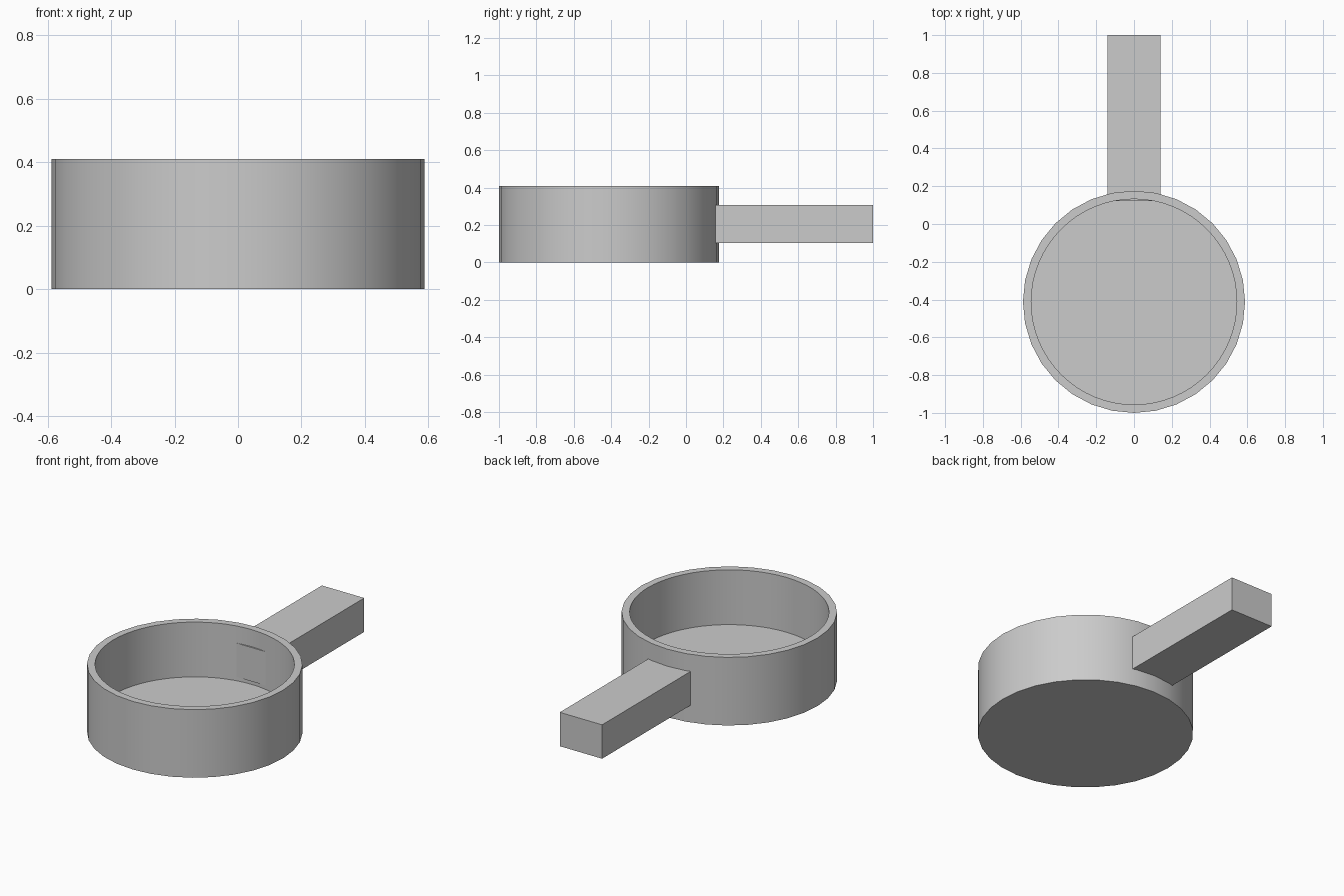
import bpy, bmesh, math

cube = bpy.data.objects.get("Cube")
if cube:
    bpy.data.objects.remove(cube, do_unlink=True)

# Main dimensions
CENTRE_Y = -0.412
OUTER_R, INNER_R = 0.588, 0.544
HEIGHT, FLOOR_Z = 0.41, 0.08

grey = bpy.data.materials.new("plain grey")
grey.use_nodes = True
colour = (0.6, 0.6, 0.6, 1)
grey.diffuse_color = colour
grey.node_tree.nodes["Principled BSDF"].inputs["Base Color"].default_value = colour


def make_object(name, bm):
    bmesh.ops.recalc_face_normals(bm, faces=bm.faces)
    mesh = bpy.data.meshes.new(name)
    bm.to_mesh(mesh)
    bm.free()
    mesh.materials.append(grey)
    obj = bpy.data.objects.new(name, mesh)
    bpy.context.collection.objects.link(obj)
    return obj


def ring(bm, radius, z, count):
    """Closed loop of edges around the bowl's axis."""
    verts = [bm.verts.new((radius * math.cos(math.tau * i / count),
                           CENTRE_Y + radius * math.sin(math.tau * i / count), z))
             for i in range(count)]
    return verts, [bm.edges.new((verts[i - 1], verts[i])) for i in range(count)]


# Bowl: faceted outer wall, finer inner wall, flat rim and floor
bm = bmesh.new()
base_v, base_e = ring(bm, OUTER_R, 0, 32)
rim_v, rim_e = ring(bm, OUTER_R, HEIGHT, 32)
lip_v, lip_e = ring(bm, INNER_R, HEIGHT, 64)
floor_v, floor_e = ring(bm, INNER_R, FLOOR_Z, 64)
for a, b in ((base_e, rim_e), (rim_e, lip_e), (lip_e, floor_e)):
    bmesh.ops.bridge_loops(bm, edges=a + b)
bm.faces.new(base_v)
bm.faces.new(floor_v)
bowl = make_object("bowl", bm)

bpy.ops.object.select_all(action='DESELECT')
bowl.select_set(True)
bpy.context.view_layer.objects.active = bowl
bpy.ops.object.shade_smooth_by_angle(angle=math.radians(30))

# Handle: square bar that passes through the back wall
bm = bmesh.new()
bmesh.ops.create_cube(bm, size=1)
y0, y1, z0, z1 = 0.123, 1.0, 0.103, 0.307
bmesh.ops.scale(bm, vec=(0.282, y1 - y0, z1 - z0), verts=bm.verts)
bmesh.ops.translate(bm, vec=(0, (y0 + y1) / 2, (z0 + z1) / 2), verts=bm.verts)
make_object("handle", bm)
